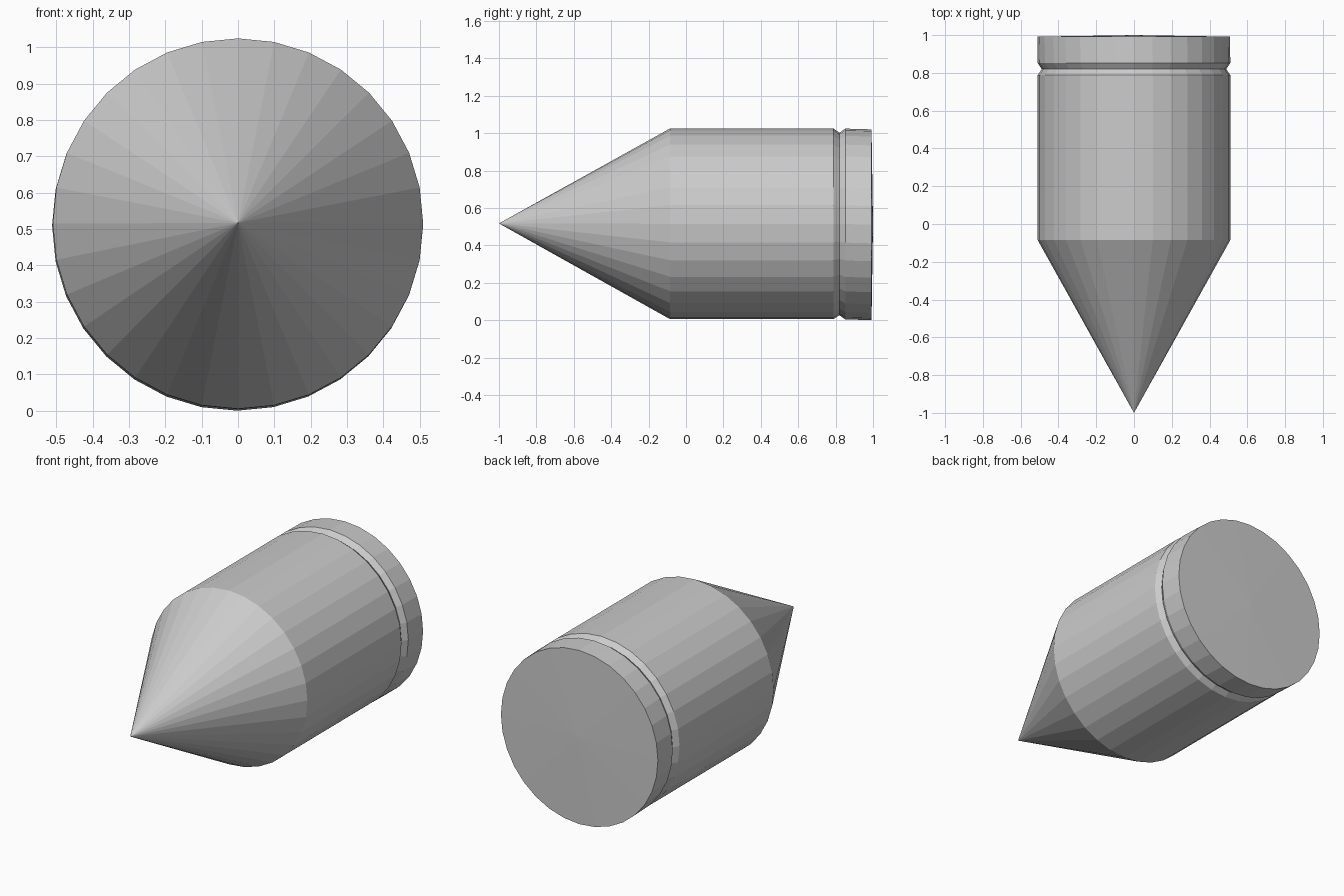
import bpy
import bmesh
import math

if "Cube" in bpy.data.objects:
    bpy.data.objects.remove(bpy.data.objects["Cube"])

SIDES = 32
ZC = 0.515

# Profile along the y axis: (y, radius, small drift in x, small drift in z)
profile = [
    (-0.085, 0.51, 0, 0.001),        # shoulder between cone and body
    (0.788, 0.51, 0, 0.001),         # groove front edge
    (0.82, 0.488, 0, 0),             # groove bottom
    (0.852, 0.51, 0, 0),             # groove back edge
    (0.992, 0.51, -0.002, -0.004),   # rear rim, very slightly off axis
]

bm = bmesh.new()
rings = []
for y, r, dx, dz in profile:
    rings.append([bm.verts.new((dx + r * math.sin(2 * math.pi * i / SIDES), y,
                                ZC + dz + r * math.cos(2 * math.pi * i / SIDES)))
                  for i in range(SIDES)])
tip = bm.verts.new((0, -1, ZC + 0.003))
rear = bm.verts.new((0, 1, ZC))

# Cone point, side bands and shallow rear cap
for i in range(SIDES):
    j = (i + 1) % SIDES
    bm.faces.new((tip, rings[0][j], rings[0][i]))
    for a, b in zip(rings, rings[1:]):
        bm.faces.new((a[i], a[j], b[j], b[i]))
    bm.faces.new((rings[-1][i], rings[-1][j], rear))

bmesh.ops.recalc_face_normals(bm, faces=bm.faces)
low = min(v.co.z for v in bm.verts)
bmesh.ops.translate(bm, verts=bm.verts, vec=(0, 0, -low))

mesh = bpy.data.meshes.new("pointed_body")
bm.to_mesh(mesh)
bm.free()
obj = bpy.data.objects.new("pointed_body", mesh)
bpy.context.collection.objects.link(obj)
